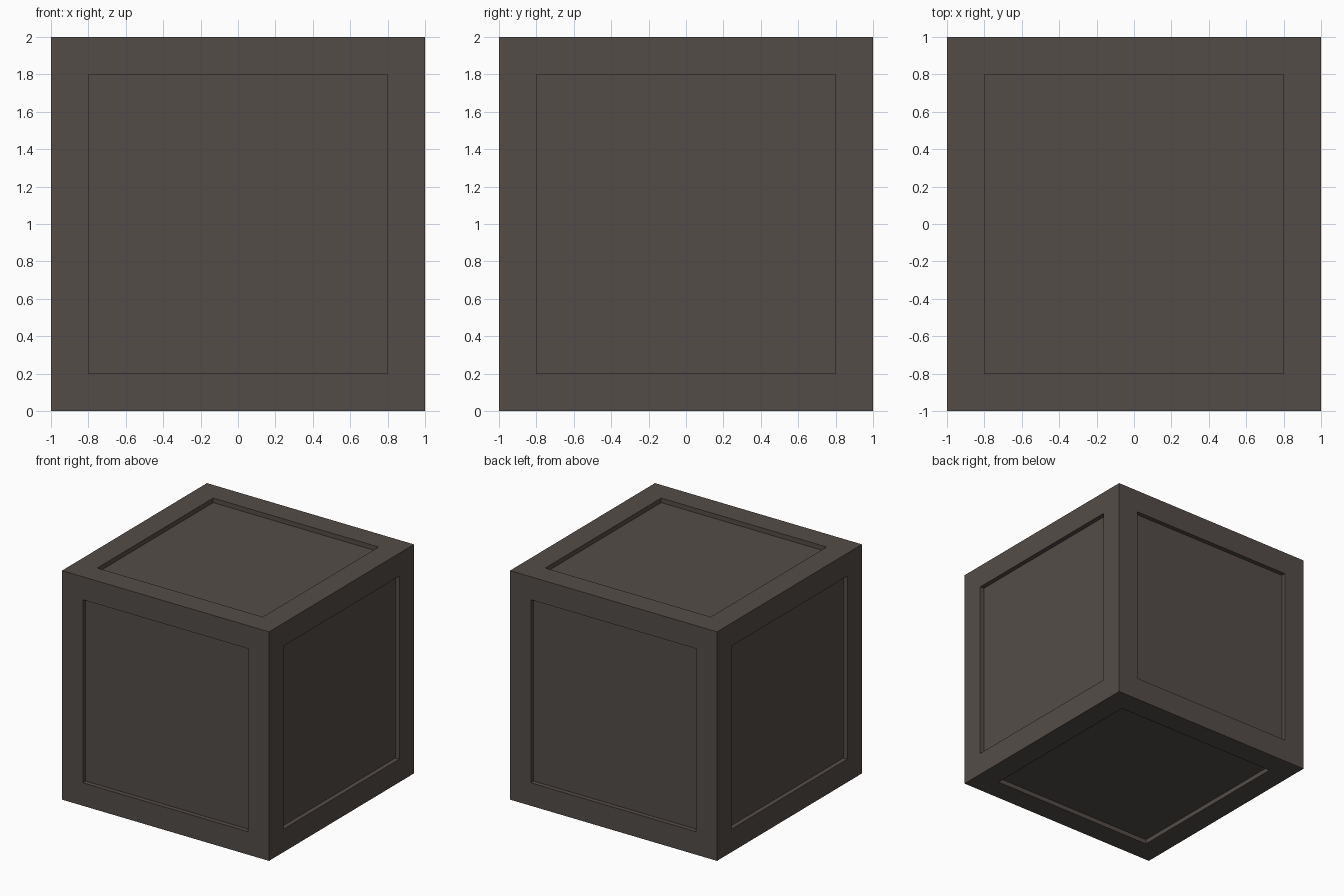
import bpy
import bmesh

SIZE = 2.0      # edge of the cube
BORDER = 0.284  # width of the frame around each panel
DEPTH = 0.04    # how far each panel is sunk

default = bpy.data.objects.get("Cube")
if default:
    bpy.data.objects.remove(default, do_unlink=True)

# Dark brown-grey surface
brown = bpy.data.materials.new("dark_brown_grey")
brown.use_nodes = True
colour = (0.088, 0.073, 0.065, 1.0)
brown.diffuse_color = colour
shader = brown.node_tree.nodes["Principled BSDF"]
shader.inputs["Base Color"].default_value = colour
shader.inputs["Roughness"].default_value = 0.8

# Cube with a sunken square panel on all six sides
bm = bmesh.new()
bmesh.ops.create_cube(bm, size=SIZE)
bmesh.ops.translate(bm, verts=bm.verts, vec=(0, 0, SIZE / 2))
panels = bm.faces[:]
bmesh.ops.inset_individual(bm, faces=panels, thickness=BORDER)

# Step each panel straight inwards, leaving upright recess walls
for panel in panels:
    inward = panel.normal * -DEPTH
    bmesh.ops.inset_individual(bm, faces=[panel], thickness=0.0)
    bmesh.ops.translate(bm, verts=panel.verts[:], vec=inward)
bmesh.ops.recalc_face_normals(bm, faces=bm.faces)

mesh = bpy.data.meshes.new("panelled_crate")
bm.to_mesh(mesh)
bm.free()
mesh.materials.append(brown)
crate = bpy.data.objects.new("panelled_crate", mesh)
bpy.context.scene.collection.objects.link(crate)
